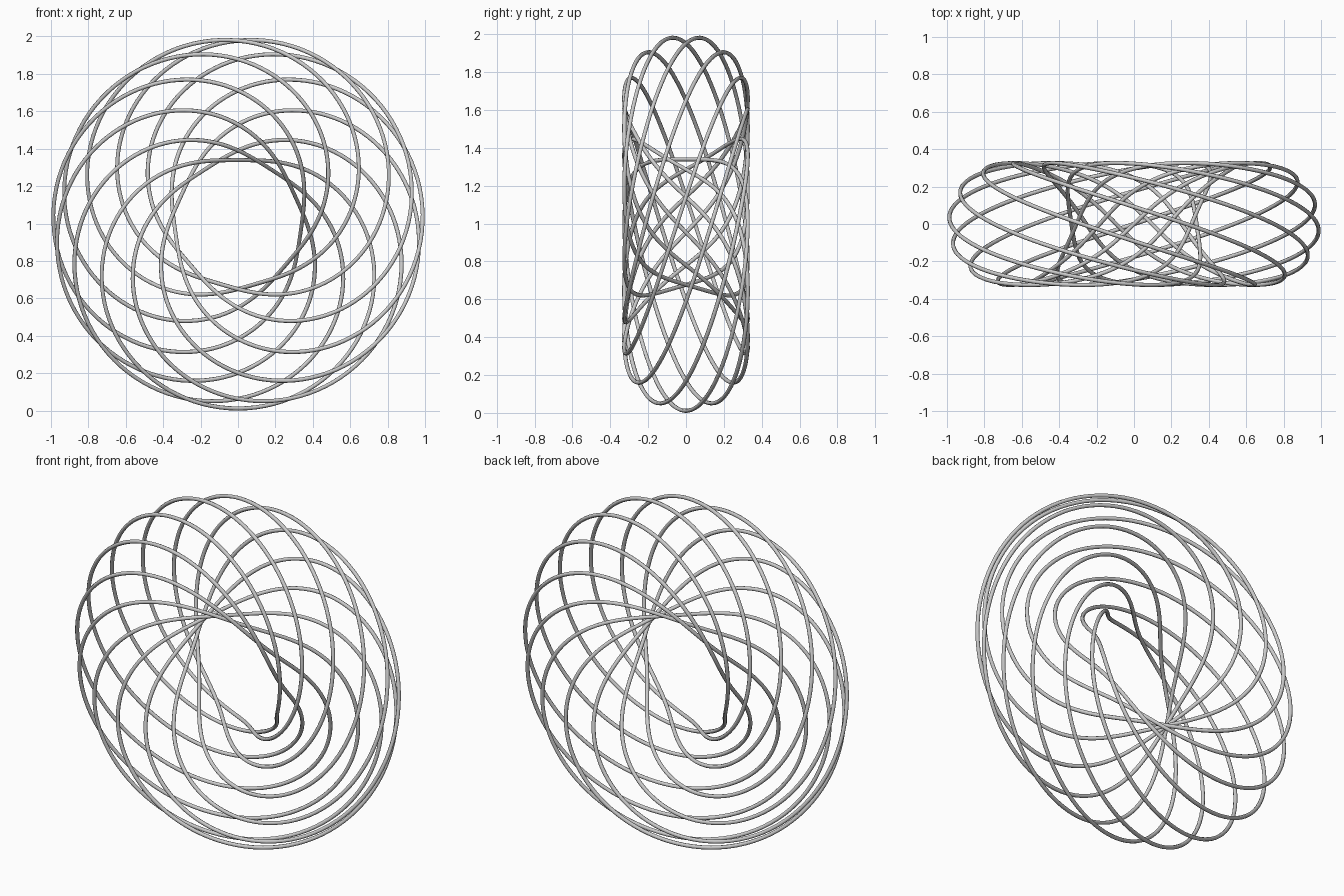
import bpy
from math import sin, cos, pi, tau

if "Cube" in bpy.data.objects:
    bpy.data.objects.remove(bpy.data.objects["Cube"])

MAJOR, MINOR, WIRE = 0.664, 0.326, 0.011   # ring radius, winding radius, wire radius
LOOPS, STEPS = 11, 128

# eleven interlinked loops, each winding once round a ring whose axis is y
curve = bpy.data.curves.new("woven_ring", 'CURVE')
curve.dimensions = '3D'
curve.bevel_depth = WIRE
curve.bevel_resolution = 2
for j in range(LOOPS):
    spline = curve.splines.new('POLY')
    spline.points.add(STEPS - 1)
    spline.use_cyclic_u = True
    for i, point in enumerate(spline.points):
        a = tau * i / STEPS                   # angle round the ring, from the top
        w = pi - a + tau * j / LOOPS          # angle round the winding
        d = MAJOR + MINOR * cos(w)
        point.co = (d * sin(a), MINOR * sin(w), 1.001 + d * cos(a), 1)

ring = bpy.data.objects.new("woven_ring", curve)
bpy.context.collection.objects.link(ring)

# turn the bevelled curve into a smooth mesh
bpy.context.view_layer.objects.active = ring
ring.select_set(True)
bpy.ops.object.convert(target='MESH')
bpy.ops.object.shade_smooth()
